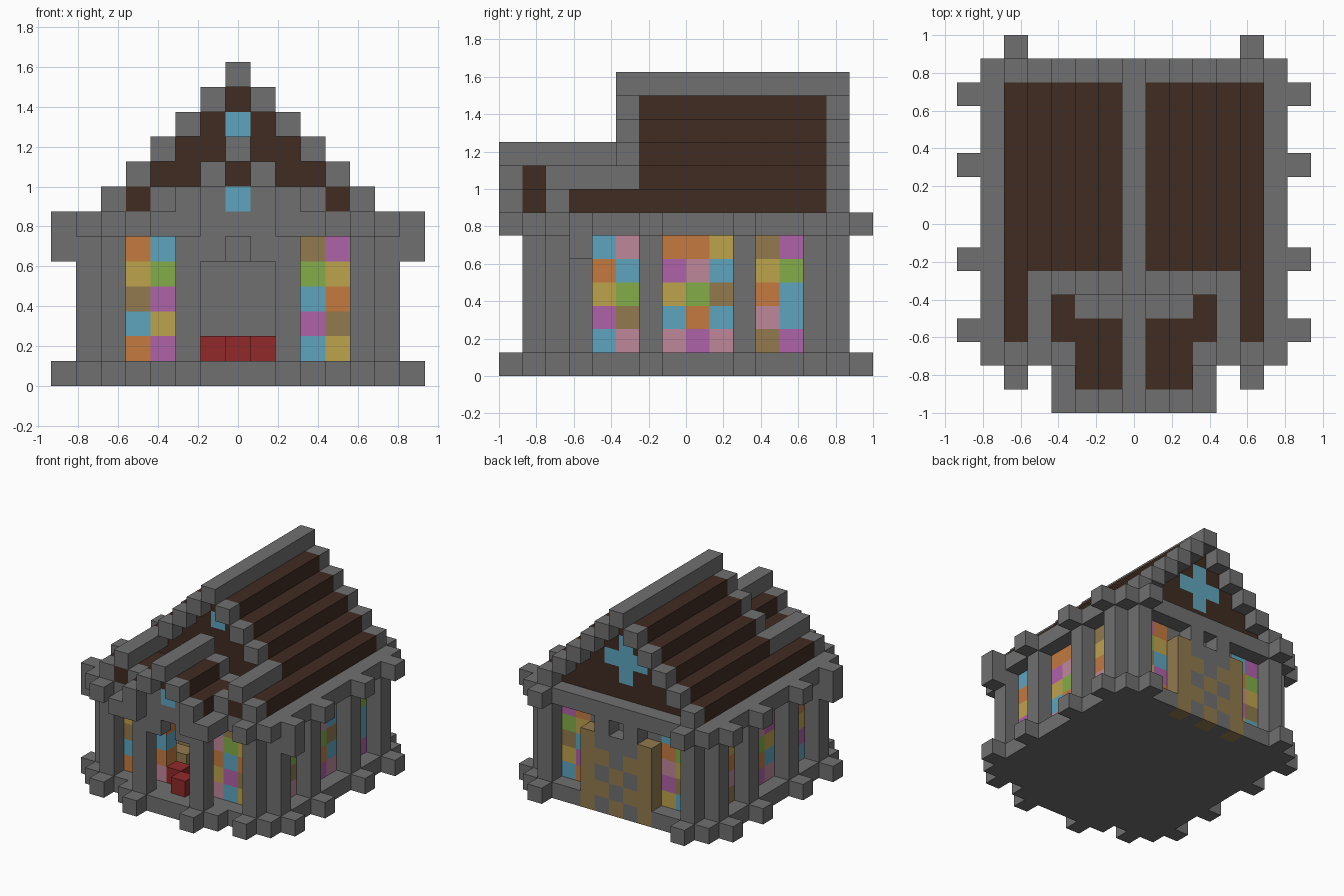
import bpy, bmesh
from mathutils import Matrix, Vector

if "Cube" in bpy.data.objects:
    bpy.data.objects.remove(bpy.data.objects["Cube"])

U = 0.125  # size of one block


def material(name, *rgb):
    m = bpy.data.materials.new(name)
    m.use_nodes = True
    m.diffuse_color = (*rgb, 1)
    m.node_tree.nodes["Principled BSDF"].inputs["Base Color"].default_value = (*rgb, 1)
    return m


MATS = {
    "S": material("stone grey", .162, .162, .162),
    "D": material("dark brown", .051, .025, .016),
    "T": material("tan", .287, .195, .076),
    "R": material("red", .283, .023, .023),
    "B": material("glass blue", .114, .376, .515),
    "O": material("glass orange", .546, .195, .051),
    "Y": material("glass yellow", .515, .366, .076),
    "G": material("glass green", .223, .413, .065),
    "P": material("glass purple", .429, .122, .392),
    "K": material("glass rose", .515, .242, .314),
}


class Part:
    """A named object gathered from boxes measured in blocks."""

    def __init__(self, name):
        self.name, self.bm, self.mats = name, bmesh.new(), []

    def box(self, key, x, y, z, mirror=False):
        if key not in self.mats:
            self.mats.append(key)
        lo, hi = Vector((x[0], y[0], z[0])), Vector((x[1], y[1], z[1]))
        mat = Matrix.Translation((lo + hi) / 2 * U) @ Matrix.Diagonal((*((hi - lo) * U), 1))
        verts = bmesh.ops.create_cube(self.bm, size=1, matrix=mat)["verts"]
        for f in {f for v in verts for f in v.link_faces}:
            f.material_index = self.mats.index(key)
        if mirror:
            self.box(key, (-x[1], -x[0]), y, z)

    def col(self, key, c, y, z, mirror=True):
        """One block wide, centred on column c, optionally on both sides."""
        self.box(key, (c - .5, c + .5), y, z, mirror and c != 0)

    def done(self):
        me = bpy.data.meshes.new(self.name)
        self.bm.to_mesh(me)
        self.bm.free()
        for k in self.mats:
            me.materials.append(MATS[k])
        bpy.context.collection.objects.link(bpy.data.objects.new(self.name, me))


SIDE_POSTS = (-5, -2, 2, 5)

# Stone base with its footings
p = Part("base")
p.box("S", (-6.5, 6.5), (-6, 6), (0, 1))
p.box("S", (2.5, 6.5), (6, 7), (0, 1), True)
p.box("S", (-3.5, 3.5), (-7, -6), (0, 1))
p.col("S", 2, (-8, -7), (0, 1))
p.col("S", 5, (-7, -6), (0, 1))
p.col("S", 5, (7, 8), (0, 1))
for y in SIDE_POSTS:
    p.col("S", 7, (y, y + 1), (0, 1))
p.done()

# Posts and solid wall sections
p = Part("wall_posts")
for y in SIDE_POSTS:
    p.box("S", (4.5, 6.5), (y, y + 1), (1, 6), True)
p.col("S", 5, (-6, -5), (1, 6))
p.col("S", 5, (6, 7), (1, 6))
p.box("S", (-2.5, 2.5), (5, 6), (1, 6))
p.box("S", (-1.5, 1.5), (-5, -4), (5, 6))
p.done()

# Eaves beam around the top of the walls
p = Part("eaves_beam")
p.box("S", (4.5, 6.5), (-6, 7), (6, 7), True)
p.box("S", (-4.5, 4.5), (5, 7), (6, 7))
p.box("S", (-4.5, 4.5), (-6, -4), (6, 7))
p.col("S", 5, (-7, -6), (6, 7))
p.col("S", 5, (7, 8), (6, 7))
for y in SIDE_POSTS:
    p.col("S", 7, (y, y + 1), (6, 7))
p.col("S", 7, (-5, -4), (5, 6))
p.done()


# Stained glass panes: rows run from top to bottom
def window(name, rows, place):
    part = Part(name)
    for r, row in enumerate(rows.split()):
        for i, key in enumerate(row):
            x, y = place(i)
            part.box(key, (x - .5, x + .5), (y, y + 1), (5 - r, 6 - r))
    part.done()


LEFT_ROWS = "OBK YGO TPB BYO OPK"
RIGHT_ROWS = "BTP KGY OBO YPT KBY"
window("front_window_right", LEFT_ROWS, lambda i: (i - 4, -5))
window("front_window_left", RIGHT_ROWS, lambda i: (i + 2, -5))
window("back_window_left", "OP YG BT PY OB", lambda i: (i + 3, 5))
window("back_window_right", "PB GO YK TP BY", lambda i: (i - 4, 5))
for side, c in (("left", 5), ("right", -5)):
    window("front_side_window_" + side, "BK OB YG PT BK", lambda i: (c, i - 4))
    window("middle_side_window_" + side, "OOY PKB YGT BOB KPK", lambda i: (c, i - 1))
    window("back_side_window_" + side, "TP YG OB KB TP", lambda i: (c, i + 3))

# Main roof: stepped boards, ridge and stone rims
p = Part("main_roof")
for c in range(1, 6):
    k = 12 - c
    p.col("D", c, (-5 if c == 5 else -2, 6), (k, k + 1))
    p.col("S", c, (6, 7), (k, k + 1))
    if c < 4:
        p.col("S", c, (-3, -2), (k, k + 1))
p.col("S", 0, (-3, 7), (12, 13))
p.col("S", 5, (-6, -5), (7, 8))
p.col("S", 4, (-6, -2), (8, 9))
p.col("D", 4, (-6, -5), (7, 8))
p.col("S", 3, (-6, -5), (7, 8))
p.col("D", 3, (-5, -3), (7, 8))
p.done()

# Gable walls, with a glass cross at the back and one pane at the front
for name, y in (("back_gable", 5), ("front_gable", -2)):
    p = Part(name)
    for k in range(7, 12):
        for c in range(k - 11, 12 - k):
            cross = abs(c) + abs(k - 9) <= 1
            pane = c == 0 and k == 10
            glass = cross if name == "back_gable" else pane
            p.col("B" if glass else "D", c, (y, y + 1), (k, k + 1), False)
    p.done()

# Porch posts, arch and beam
p = Part("porch_frame")
p.col("S", 2, (-7, -6), (1, 6))
p.col("S", 1, (-7, -6), (5, 6))
p.box("S", (-3.5, 3.5), (-7, -6), (6, 7))
p.box("S", (1.5, 3.5), (-8, -7), (6, 7), True)
p.done()

# Porch roof and its small gable
p = Part("porch_roof")
for c, k in ((1, 8), (2, 7)):
    p.col("S", c, (-8, -7), (k, k + 1))
    p.col("D", c, (-7, -4), (k, k + 1))
    p.col("S", c, (-4, -3), (k, k + 1))
p.col("S", 0, (-8, -3), (9, 10))
p.col("S", 1, (-7, -6), (7, 8))
p.col("B", 0, (-7, -6), (7, 8))
p.col("D", 0, (-7, -6), (8, 9))
p.done()

# Chequered niche on the back wall, with a small stone arch
p = Part("back_niche")
p.col("T", 2, (6, 7), (0, 5))
for c in (-1, 0, 1):
    for k in range(5 if c else 4):
        p.col("S" if (c + k) % 2 else "T", c, (6, 7), (k, k + 1), False)
p.col("S", 1, (6, 7), (5, 6))
p.col("S", 0, (6, 7), (4, 5))
p.done()

# Red doorstep and benches inside
p = Part("red_step")
p.col("R", 0, (-6, -5), (1, 2))
p.col("R", 1, (-5, -4), (1, 2))
p.done()
p = Part("benches")
for y in (-3, -1, 1, 3):
    p.box("T", (1.5, 3.5), (y, y + 1), (1, 2), True)
p.done()
